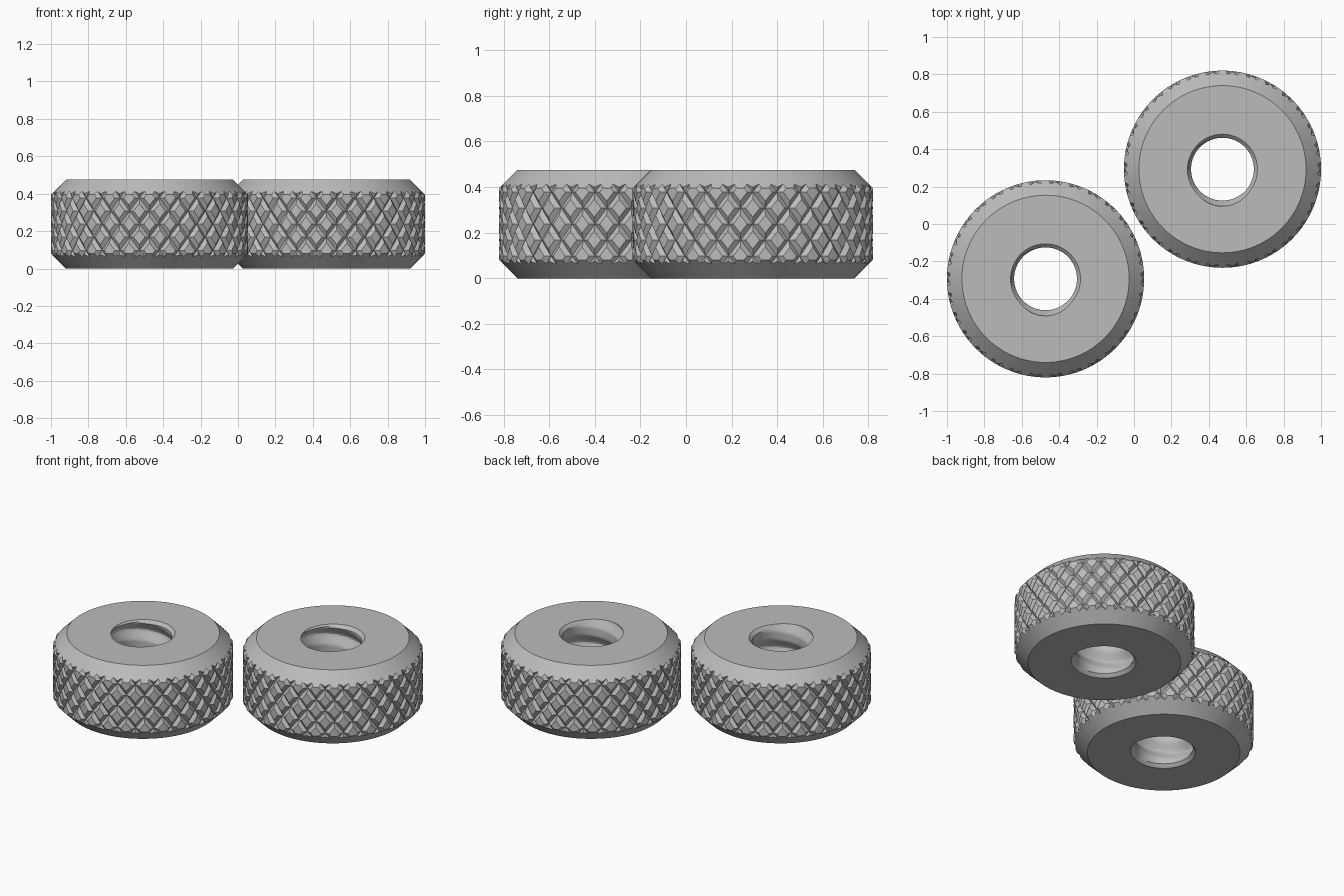
import bpy, bmesh
from math import pi, tau, cos, sin

cube = bpy.data.objects.get("Cube")
if cube:
    bpy.data.objects.remove(cube)

RADIUS, HEIGHT, CHAMFER = 0.527, 0.475, 0.08
TEETH, PITCH, DEPTH, HALF = 30, 0.14, 0.018, 0.22    # knurl grooves
BORE, THREAD_DEPTH, THREAD_PITCH = 0.168, 0.03, 0.17  # threaded hole

steel = bpy.data.materials.new("plain_steel_grey")
steel.use_nodes = True
grey = (0.5, 0.5, 0.5, 1)
steel.diffuse_color = grey
steel.node_tree.nodes["Principled BSDF"].inputs["Base Color"].default_value = grey


def make_object(name, bm):
    bmesh.ops.remove_doubles(bm, verts=bm.verts, dist=1e-5)
    bmesh.ops.recalc_face_normals(bm, faces=bm.faces)
    mesh = bpy.data.meshes.new(name)
    bm.to_mesh(mesh)
    bm.free()
    mesh.materials.append(steel)
    obj = bpy.data.objects.new(name, mesh)
    bpy.context.collection.objects.link(obj)
    return obj


def knurl_point(a, b):
    """Point on the cylinder in groove coordinates, sunk at groove centres."""
    sunk = min(abs(a - round(a)), abs(b - round(b))) < 1e-6
    r = RADIUS - (DEPTH if sunk else 0)
    angle = tau * (a + b) / 2 / TEETH
    return r * cos(angle), r * sin(angle), HEIGHT / 2 + PITCH * (a - b) / 2


def knurled_cylinder():
    """Cylinder crossed by two families of helical V grooves."""
    bm = bmesh.new()
    steps = [0, HALF, 0.5, 1 - HALF, 1]
    for row in range(-5, 6):
        for i in range(TEETH):
            for p in range(4):
                for q in range(4):
                    a0, a1 = i + row + steps[p], i + row + steps[p + 1]
                    b0, b1 = i + steps[q], i + steps[q + 1]
                    c = [bm.verts.new(knurl_point(a, b)) for a, b in
                         ((a0, b0), (a1, b0), (a1, b1), (a0, b1))]
                    # Crossing valleys fold along the diagonal through the crossing
                    if (p in (0, 3)) == (q in (0, 3)):
                        k = 0 if (p < 2) == (q < 2) else 1
                        bm.faces.new((c[k], c[k + 1], c[k + 2]))
                        bm.faces.new((c[k], c[k + 2], c[(k + 3) % 4]))
                    else:
                        bm.faces.new(c)
    bmesh.ops.remove_doubles(bm, verts=bm.verts, dist=1e-5)
    for z, side in ((-0.02, -1), (HEIGHT + 0.02, 1)):
        bmesh.ops.bisect_plane(bm, geom=bm.verts[:] + bm.edges[:] + bm.faces[:],
                               plane_co=(0, 0, z), plane_no=(0, 0, side), clear_outer=True)
    bmesh.ops.holes_fill(bm, edges=[e for e in bm.edges if e.is_boundary], sides=0)
    return make_object("knurl_cutter", bm)


def bore_radius(angle, z):
    """Coarse helical thread with a small countersink at both ends."""
    phase = (angle / tau + 0.25 + (HEIGHT - z) / THREAD_PITCH) % 1
    wave = abs(2 * phase - 1)
    thread = BORE + THREAD_DEPTH * min(1, max(0, 1.6 * wave - 0.5))
    return max(thread, 0.187 - min(z, HEIGHT - z))


def threaded_blank(sides=96, levels=48):
    """Chamfered ring with the threaded bore, wider than the knurl at its waist."""
    bm = bmesh.new()
    over = 0.05
    low, wide = CHAMFER + over, RADIUS + over
    outer = [(RADIUS - CHAMFER, 0), (wide, low), (wide, HEIGHT - low),
             (RADIUS - CHAMFER, HEIGHT)]
    rings = []
    for i in range(sides):
        t = tau * i / sides
        heights = [HEIGHT * (1 - j / levels) for j in range(levels + 1)]
        loop = outer + [(bore_radius(t, z), z) for z in heights]
        rings.append([bm.verts.new((r * cos(t), r * sin(t), z)) for r, z in loop])
    count = len(rings[0])
    for i in range(sides):
        one, two = rings[i], rings[(i + 1) % sides]
        for j in range(count):
            k = (j + 1) % count
            bm.faces.new((one[j], two[j], two[k], one[k]))
    return make_object("knurled_nut_right", bm)


# Front nut: chamfered blank trimmed to the knurled cylinder
nut = threaded_blank()
cutter = knurled_cylinder()
cutter.hide_render = True
trim = nut.modifiers.new("knurl", 'BOOLEAN')
trim.operation = 'INTERSECT'
trim.solver = 'EXACT'
trim.object = cutter
bpy.ops.object.select_all(action='DESELECT')
nut.select_set(True)
bpy.context.view_layer.objects.active = nut
bpy.ops.object.modifier_apply(modifier=trim.name)
bpy.ops.object.shade_smooth_by_angle(angle=pi / 7)
bpy.data.objects.remove(cutter)
nut.location = (-0.473, -0.293, 0)

# Back nut: the same shape, diagonally opposite
twin = bpy.data.objects.new("knurled_nut_left", nut.data)
bpy.context.collection.objects.link(twin)
twin.location = (0.473, 0.293, 0)
